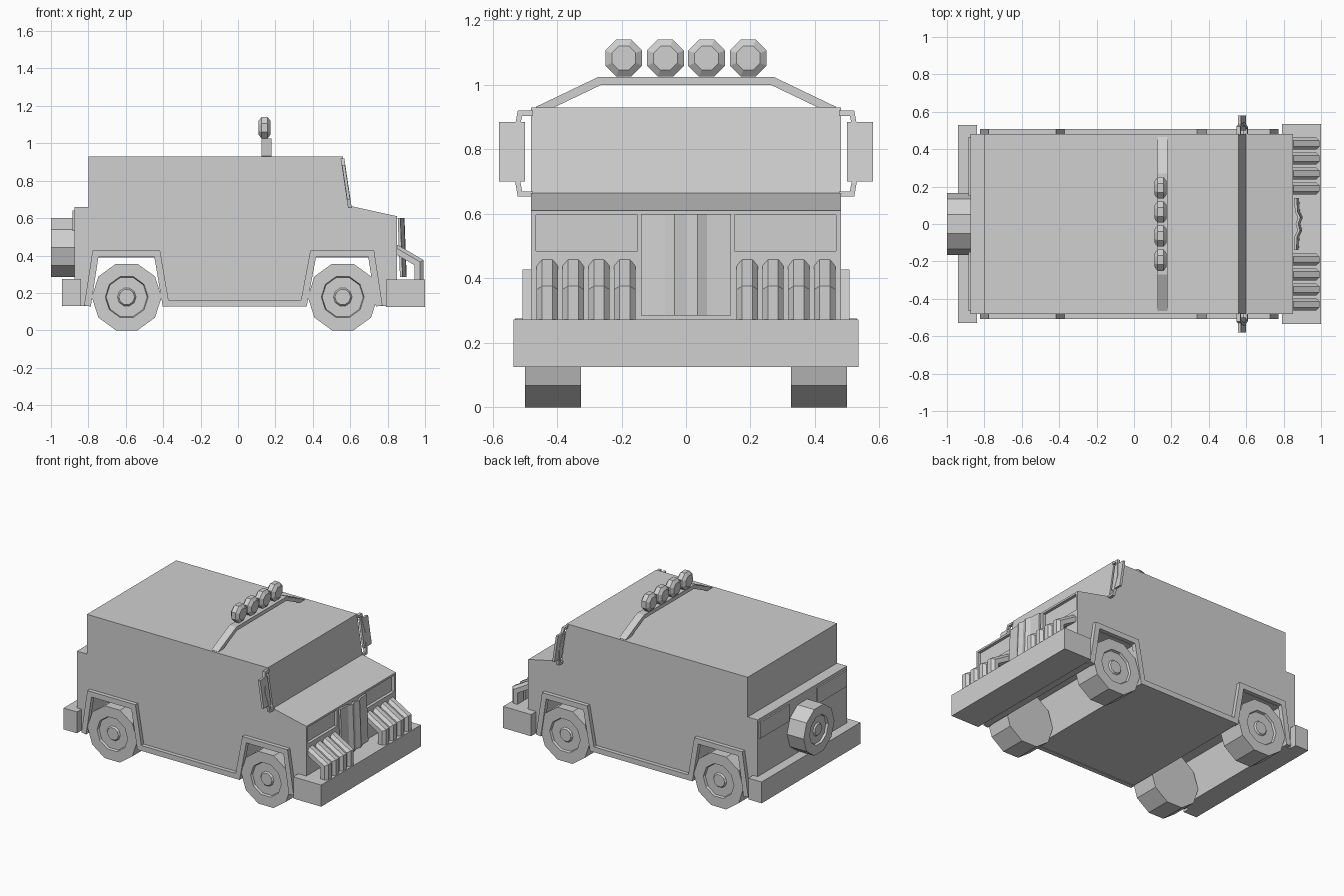
import bpy, bmesh, math
from mathutils import Vector

if "Cube" in bpy.data.objects:
    bpy.data.objects.remove(bpy.data.objects["Cube"])

grey = bpy.data.materials.new("plain_grey")
grey.use_nodes = True
grey.diffuse_color = (0.63, 0.63, 0.63, 1)
grey.node_tree.nodes["Principled BSDF"].inputs["Base Color"].default_value = grey.diffuse_color


def make(name, verts, faces):
    bm = bmesh.new()
    vs = [bm.verts.new(v) for v in verts]
    for f in faces:
        bm.faces.new([vs[i] for i in f])
    bmesh.ops.recalc_face_normals(bm, faces=bm.faces)
    mesh = bpy.data.meshes.new(name)
    bm.to_mesh(mesh)
    bm.free()
    mesh.materials.append(grey)
    obj = bpy.data.objects.new(name, mesh)
    bpy.context.collection.objects.link(obj)
    return obj


def loft(name, rings):
    """Join closed rings of points and cap both ends."""
    n = len(rings[0])
    faces = [(r * n + i, r * n + (i + 1) % n, (r + 1) * n + (i + 1) % n, (r + 1) * n + i)
             for r in range(len(rings) - 1) for i in range(n)]
    faces += [tuple(range(n)), tuple(range((len(rings) - 1) * n, len(rings) * n))]
    return make(name, [p for ring in rings for p in ring], faces)


def box(name, x, y, z):
    return loft(name, [[(x[0], b, c), (x[1], b, c), (x[1], b, d), (x[0], b, d)]
                       for b in y for c, d in [z]])


def lathe(name, profile, sides, centre, axis, turn=0.0):
    """Turn (along, radius) pairs about the x or y axis."""
    rings = []
    for along, r in profile:
        ring = []
        for i in range(sides):
            a = turn + 2 * math.pi * i / sides
            u, v = r * math.cos(a), r * math.sin(a)
            ring.append(Vector(centre) + Vector((along, u, v) if axis == "x" else (u, along, v)))
        rings.append(ring)
    return loft(name, rings)


def sweep(name, path, section, plane, offset):
    """Mitred bar along a flat path; section holds (in-plane, sideways) pairs."""
    pts = [Vector(p) for p in path]
    rings = []
    for i, p in enumerate(pts):
        a = (p - pts[i - 1]).normalized() if i else (pts[1] - p).normalized()
        b = (pts[i + 1] - p).normalized() if i < len(pts) - 1 else a
        n1, n2 = Vector((-a.y, a.x)), Vector((-b.y, b.x))
        m = (n1 + n2) / (1 + n1.dot(n2))
        ring = []
        for u, v in section:
            q = p + m * u
            ring.append((q.x, offset + v, q.y) if plane == "xz" else (offset + v, q.x, q.y))
        rings.append(ring)
    return loft(name, rings)


def rect(u, v):
    return [(-u, -v), (u, -v), (u, v), (-u, v)]


# Body: side outline with both wheel arches, extruded across
outline = [(-.875, .13), (-.875, .66), (-.8, .66), (-.8, .93), (.56, .93), (.6, .665),
           (.85, .61), (.85, .13), (.74, .13), (.705, .39), (.41, .39), (.365, .13),
           (-.4, .13), (-.435, .39), (-.755, .39), (-.79, .13)]
body = loft("body", [[(x, y, z) for x, z in outline] for y in (-.48, .48)])

# Headlight recesses cut into the nose
for s in (1, -1):
    cutter = box("headlight_cutter", (.83, .9), sorted((s * .15, s * .465)), (.485, .597))
    cutter.hide_render = True
    mod = body.modifiers.new("headlight_recess", "BOOLEAN")
    mod.operation, mod.solver, mod.object = "DIFFERENCE", "EXACT", cutter
    bpy.context.view_layer.objects.active = body
    bpy.ops.object.modifier_apply(modifier=mod.name)
    bpy.data.objects.remove(cutter)

# Bumpers
box("front_bumper", (.79, 1), (-.535, .535), (.125, .272))
box("rear_bumper", (-.94, -.84), (-.53, .53), (.13, .275))

# Arch and sill trim, wheels, mirrors, rear panels and guard bars on both sides
trim_path = [(-.805, .13), (-.762, .41), (-.432, .41), (-.387, .145), (.352, .145),
             (.402, .41), (.712, .41), (.755, .13)]
guard_path = [(.84, .437), (.968, .362), (.968, .265)]
guard_section = [(.024, -.016), (.024, .016), (.006, .033), (-.024, .033),
                 (-.024, -.033), (.006, -.033)]
bracket_path = [(.475, .912), (.515, .912), (.538, .79), (.515, .662), (.475, .662)]
for s, side in ((1, "left"), (-1, "right")):
    sweep(side + "_side_trim", trim_path, rect(.018, .015), "xz", s * .492)
    for x, end in ((.56, "front"), (-.595, "rear")):
        lathe(f"{end}_{side}_wheel",
              [(s * .325, .187), (s * .5, .187), (s * .5, .115), (s * .485, .11),
               (s * .485, .05), (s * .495, .042)],
              10, (x, 0, .178), "y")
    for i in range(4):
        sweep(f"{side}_guard_bar", guard_path, guard_section, "xz", s * (.19 + .08 * i))
    box(side + "_rear_panel", (-.885, -.87), sorted((s * .15, s * .465)), (.53, .64))

    # Mirror and its bracket lean back with the windscreen
    bracket = sweep(side + "_mirror_bracket", [(s * y, z) for y, z in bracket_path],
                    rect(.008, .01), "yz", .578)
    mirror = box(side + "_mirror", (.57, .586), sorted((s * .5, s * .58)), (.7, .885))
    for obj in (bracket, mirror):
        for v in obj.data.vertices:
            v.co.x += (.79 - v.co.z) * .15

# Folded grille plate
folds = [(.868, -.14), (.873, -.065), (.888, -.035), (.878, 0), (.89, .035),
         (.875, .065), (.87, .14)]
ring = folds + [(x - .014, y) for x, y in reversed(folds)]
loft("grille", [[(x + dx, y, z) for x, y in ring] for z, dx in ((.285, .012), (.6, 0))])

# Spare wheel on the tail
lathe("spare_wheel", [(-.87, .165), (-1, .165), (-1, .1), (-.985, .095),
                      (-.985, .045), (-.995, .038)], 10, (0, 0, .443), "x")

# Roof bar with four lamps
bar_path = [(-.46, .92), (-.268, 1.012), (.268, 1.012), (.46, .92)]
sweep("roof_bar", bar_path, rect(.013, .026), "yz", .152)
for y in (-.193, -.064, .064, .193):
    lathe("roof_lamp", [(-.032, .04), (-.016, .062), (.016, .062), (.032, .04)],
          8, (.142, y, 1.083), "x", math.pi / 8)
